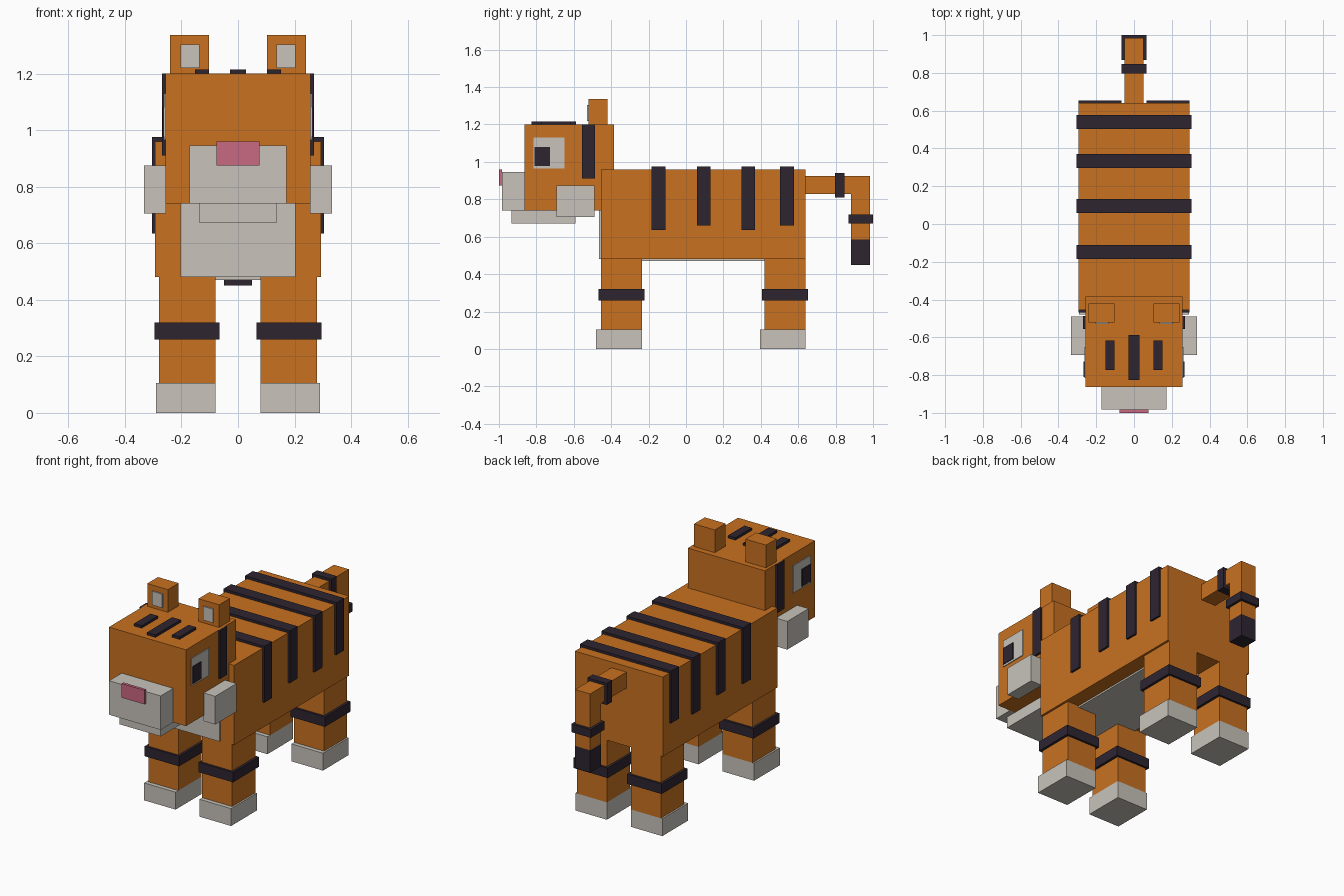
import bpy

default = bpy.data.objects.get("Cube")
if default:
    bpy.data.objects.remove(default, do_unlink=True)


def make_material(name, rgb):
    mat = bpy.data.materials.new(name)
    mat.use_nodes = True
    colour = (*rgb, 1)
    mat.diffuse_color = colour
    mat.node_tree.nodes["Principled BSDF"].inputs["Base Color"].default_value = colour
    return mat


ORANGE = make_material("orange fur", (0.58, 0.165, 0.0145))
CREAM = make_material("cream fur", (0.58, 0.546, 0.497))
DARK = make_material("dark stripe", (0.027, 0.018, 0.03))
PINK = make_material("pink nose", (0.584, 0.138, 0.223))


def box(name, mat, x, y, z):
    """Box spanning the (min, max) ranges x, y and z."""
    spans = (x, y, z)
    bpy.ops.mesh.primitive_cube_add(size=1)
    obj = bpy.context.object
    obj.name = obj.data.name = name
    for v in obj.data.vertices:
        v.co = [(a + b) / 2 + c * (b - a) for (a, b), c in zip(spans, v.co)]
    obj.data.materials.append(mat)
    return obj


def centred(name, mat, half, y, z):
    return box(name, mat, (-half, half), y, z)


def pair(name, mat, x, y, z):
    """Matching boxes on the left (+x) and right (-x)."""
    box("left_" + name, mat, x, y, z)
    box("right_" + name, mat, (-x[1], -x[0]), y, z)


# Body with chest and belly patches
centred("body", ORANGE, 0.293, (-0.455, 0.64), (0.48, 0.96))
centred("chest_patch", CREAM, 0.203, (-0.465, -0.455), (0.48, 0.78))
centred("belly_patch", CREAM, 0.203, (-0.44, 0.46), (0.47, 0.48))

# Body stripes wrapping the back and both flanks
for i, (y, bottom) in enumerate([(-0.147, 0.635), (0.095, 0.66), (0.333, 0.635), (0.54, 0.66)]):
    span = (y - 0.037, y + 0.037)
    centred(f"back_stripe_{i}", DARK, 0.305, span, (0.96, 0.975))
    pair(f"flank_stripe_{i}", DARK, (0.293, 0.305), span, (bottom, 0.96))

# Legs with paws and bands
for place, y0 in (("front", -0.455), ("back", 0.42)):
    y1 = y0 + 0.22
    pair(place + "_leg", ORANGE, (0.08, 0.28), (y0, y1), (0.105, 0.48))
    pair(place + "_paw", CREAM, (0.08, 0.29), (y0 - 0.025, y1), (0, 0.105))
    pair(place + "_leg_band", DARK, (0.065, 0.295), (y0 - 0.013, y1 + 0.013), (0.26, 0.32))

# Head, muzzle, nose, chin and cheeks
centred("head", ORANGE, 0.257, (-0.863, -0.385), (0.74, 1.2))
centred("muzzle", CREAM, 0.172, (-0.983, -0.863), (0.74, 0.945))
centred("nose", PINK, 0.076, (-1, -0.983), (0.875, 0.96))
centred("chin", CREAM, 0.137, (-0.932, -0.592), (0.672, 0.74))
pair("cheek", CREAM, (0.255, 0.333), (-0.693, -0.49), (0.705, 0.875))

# Ears
pair("ear", ORANGE, (0.102, 0.24), (-0.522, -0.42), (1.2, 1.337))
pair("inner_ear", CREAM, (0.136, 0.203), (-0.529, -0.522), (1.22, 1.303))

# Eyes
pair("eye_white", CREAM, (0.257, 0.262), (-0.815, -0.65), (0.965, 1.13))
pair("pupil", DARK, (0.262, 0.267), (-0.81, -0.727), (0.977, 1.08))

# Head stripes
pair("head_side_stripe", DARK, (0.257, 0.269), (-0.555, -0.487), (0.91, 1.2))
centred("forehead_stripe", DARK, 0.029, (-0.827, -0.587), (1.2, 1.215))
pair("brow_stripe", DARK, (0.102, 0.152), (-0.773, -0.617), (1.2, 1.215))

# Tail, bent downwards
centred("tail_base", ORANGE, 0.05, (0.64, 0.883), (0.828, 0.925))
centred("tail_drop", ORANGE, 0.05, (0.883, 0.985), (0.585, 0.925))
centred("tail_tip", DARK, 0.05, (0.883, 0.985), (0.45, 0.585))
centred("tail_base_band", DARK, 0.065, (0.797, 0.848), (0.81, 0.94))
centred("tail_drop_band", DARK, 0.065, (0.868, 1), (0.67, 0.72))
